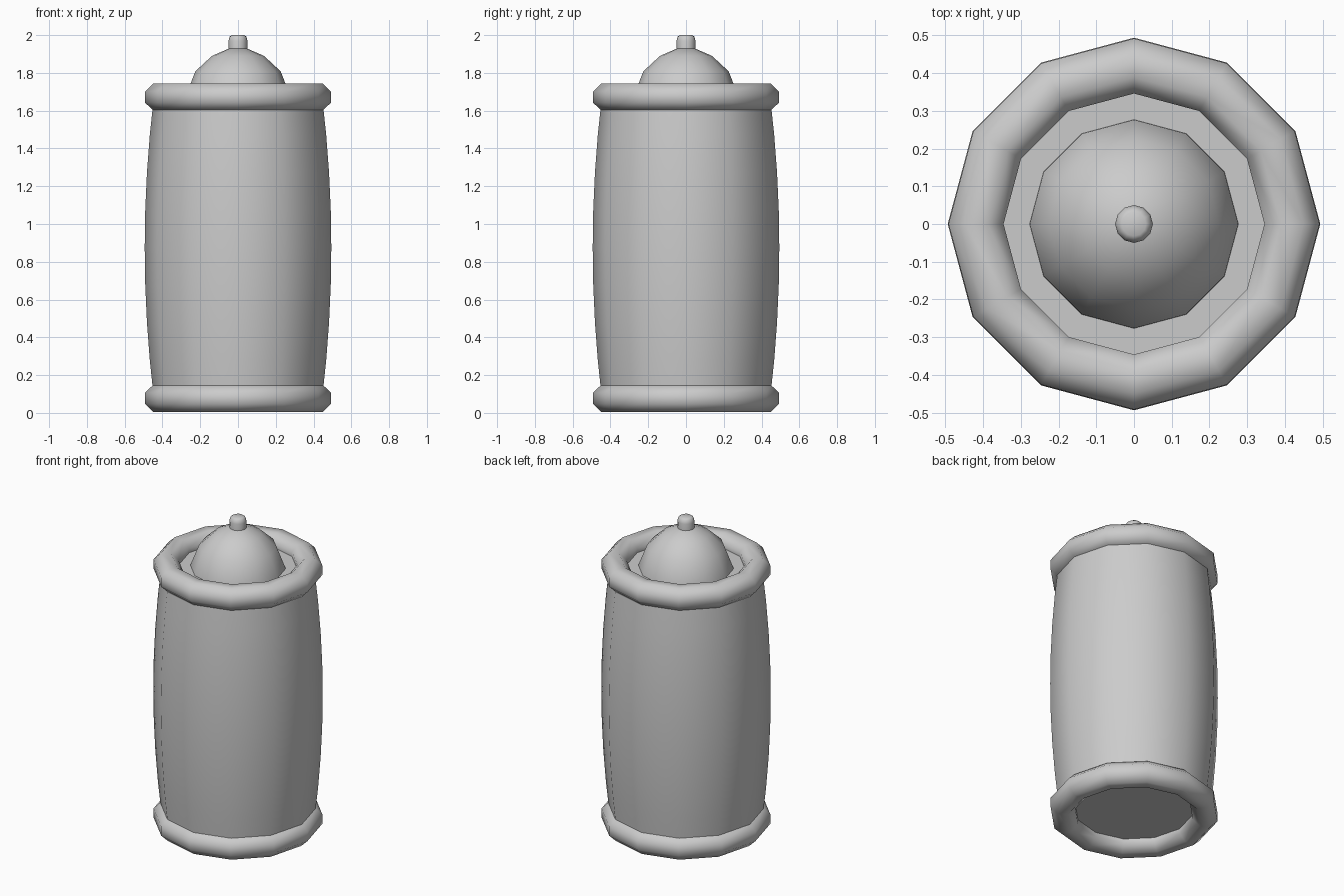
import bpy, bmesh, math

if "Cube" in bpy.data.objects:
    bpy.data.objects.remove(bpy.data.objects["Cube"])

SIDES = 12


def lathe(name, profile, closed=False):
    """Spin a (radius, z) profile around z; open ends become flat caps."""
    bm = bmesh.new()
    rings = []
    for r, z in profile:
        rings.append([bm.verts.new((r * math.cos(i * math.tau / SIDES),
                                    r * math.sin(i * math.tau / SIDES), z))
                      for i in range(SIDES)])
    pairs = list(zip(rings, rings[1:]))
    if closed:
        pairs.append((rings[-1], rings[0]))
    for a, b in pairs:
        for i in range(SIDES):
            j = (i + 1) % SIDES
            bm.faces.new((a[i], a[j], b[j], b[i]))
    if not closed:
        bm.faces.new(rings[0][::-1])
        bm.faces.new(rings[-1])
    bmesh.ops.remove_doubles(bm, verts=bm.verts, dist=1e-5)
    bmesh.ops.recalc_face_normals(bm, faces=bm.faces)
    me = bpy.data.meshes.new(name)
    bm.to_mesh(me)
    bm.free()
    ob = bpy.data.objects.new(name, me)
    bpy.context.collection.objects.link(ob)
    bpy.ops.object.select_all(action='DESELECT')
    ob.select_set(True)
    bpy.context.view_layer.objects.active = ob
    bpy.ops.object.shade_smooth_by_angle(angle=math.radians(60))
    return ob


# Bulging body, capped at the middle height of each rim
low, high, steps = 0.077, 1.672, 8
body = []
for k in range(steps + 1):
    z = low + (high - low) * k / steps
    body.append((0.494 - 0.04 * ((z - 0.875) / 0.725) ** 2, z))
lathe("body", body)

# Top and bottom rims with an octagonal tube section
for name, zc in (("bottom_rim", low), ("top_rim", high)):
    tube = [(0.419 + 0.079 * math.cos(math.radians(22.5 + 45 * k)),
             zc + 0.077 * math.sin(math.radians(22.5 + 45 * k))) for k in range(8)]
    lathe(name, tube, closed=True)

# Domed top
lathe("dome", [(0.278, 1.66), (0.276, 1.68), (0.226, 1.808), (0.138, 1.89),
               (0.05, 1.928)])

# Small spray knob with a softened top
lathe("knob", [(0.049, 1.9), (0.05, 1.97), (0.044, 1.992), (0.032, 2.0)])
